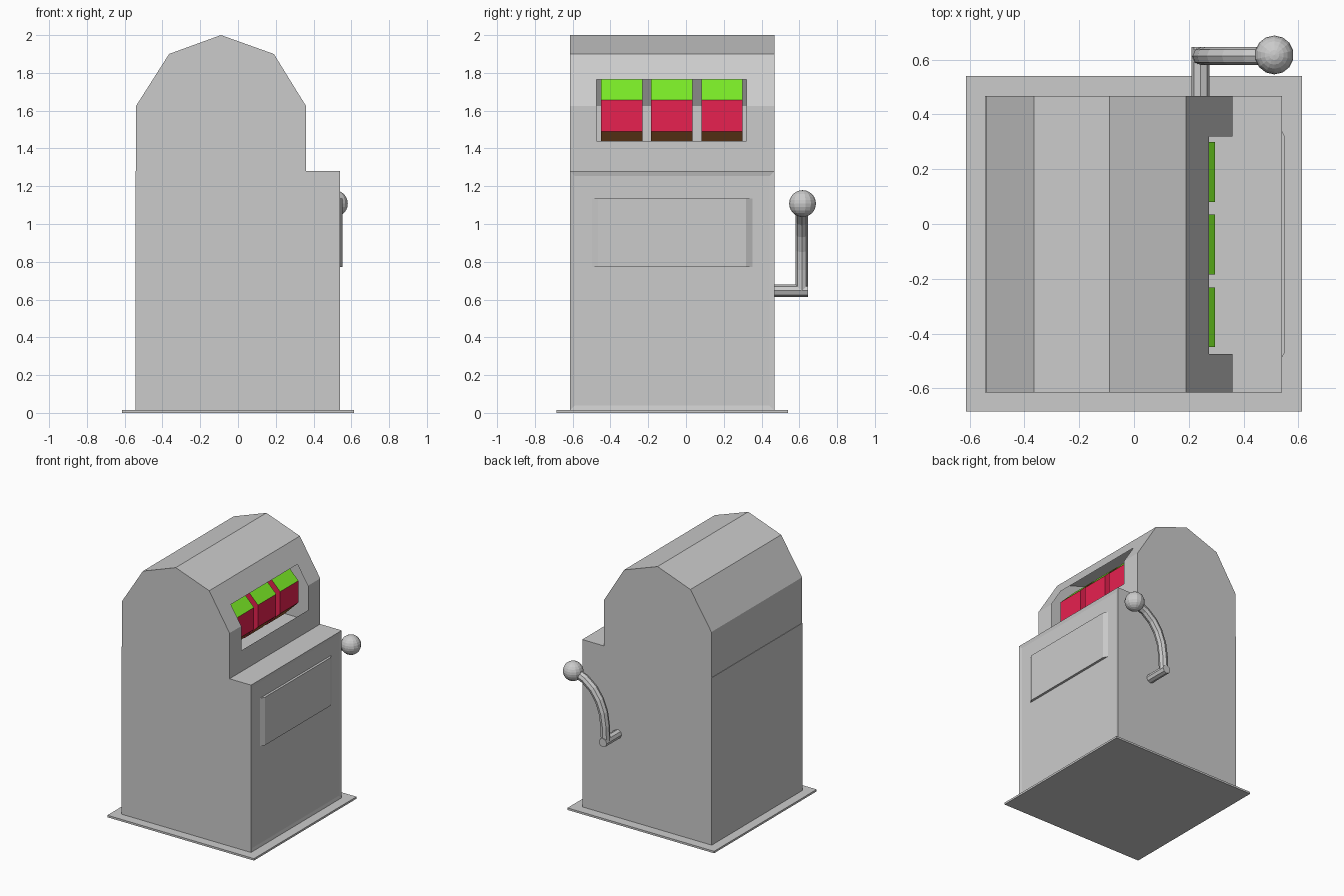
import bpy, bmesh, math
from mathutils import Vector

if "Cube" in bpy.data.objects:
    bpy.data.objects.remove(bpy.data.objects["Cube"])

Y0, Y1 = -0.615, 0.468          # cabinet side walls


def finish(name, bm, mats=()):
    bmesh.ops.recalc_face_normals(bm, faces=bm.faces)
    mesh = bpy.data.meshes.new(name)
    bm.to_mesh(mesh)
    bm.free()
    for m in mats:
        mesh.materials.append(m)
    ob = bpy.data.objects.new(name, mesh)
    bpy.context.collection.objects.link(ob)
    return ob


def box(bm, lo, hi):
    verts = bmesh.ops.create_cube(bm, size=1)["verts"]
    for v in verts:
        v.co = Vector([(a + b) / 2 + c * (b - a) for a, b, c in zip(lo, hi, v.co)])
    return verts


def material(name, rgb):
    m = bpy.data.materials.new(name)
    m.diffuse_color = (*rgb, 1)
    m.use_nodes = True
    m.node_tree.nodes["Principled BSDF"].inputs["Base Color"].default_value = m.diffuse_color
    return m


def tube(name, points, radius):
    cu = bpy.data.curves.new(name, "CURVE")
    cu.dimensions = "3D"
    cu.bevel_depth = radius
    cu.bevel_resolution = 2
    cu.use_fill_caps = True
    sp = cu.splines.new("POLY")
    sp.points.add(len(points) - 1)
    for p, co in zip(sp.points, points):
        p.co = (*co, 1)
    sp.use_smooth = False
    ob = bpy.data.objects.new(name, cu)
    bpy.context.collection.objects.link(ob)


# base plate
bm = bmesh.new()
box(bm, (-0.613, -0.685, 0), (0.613, 0.54, 0.015))
finish("base_plate", bm)

# cabinet with a shallow door recess in its +x face
bm = bmesh.new()
box(bm, (-0.543, Y0, 0.013), (0.54, Y1, 1.28))
bm.normal_update()
door = [f for f in bm.faces if f.normal.x > 0.9]
bmesh.ops.inset_region(bm, faces=door, thickness=0.036, depth=-0.006)
finish("cabinet", bm)

# slightly raised plate on the door, with sloping ends
bm = bmesh.new()
for v in box(bm, (0.53, -0.505, 0.772), (0.552, 0.36, 1.135)):
    if v.co.x > 0.54:
        v.co.y = -0.466 if v.co.y < 0 else 0.317
finish("door_plate", bm)

# hollow faceted head, leaving the window cells open
profile = [(-0.54, 1.28), (-0.54, 1.625), (-0.365, 1.9), (-0.09, 2.0), (0.19, 1.9),
           (0.273, 1.765), (0.36, 1.625), (0.36, 1.44), (0.36, 1.28)]
ys = [Y0, -0.475, 0.32, Y1]
bm = bmesh.new()
rows = [[bm.verts.new((x, y, z)) for x, z in profile] for y in ys]
for j in range(3):
    for i in range(len(profile) - 1):
        if j == 1 and i in (5, 6):
            continue
        bm.faces.new((rows[j][i], rows[j][i + 1], rows[j + 1][i + 1], rows[j + 1][i]))
bm.faces.new(rows[0])
bm.faces.new(rows[-1])
finish("head_shell", bm)

# three octagonal reels with coloured facets
mats = [material("reel_red", (0.8, 0.015, 0.08)),
        material("reel_green", (0.2, 0.85, 0.02)),
        material("reel_brown", (0.35, 0.12, 0.03))]
cx, cz, r = 0.096, 1.5725, 0.2 / math.cos(math.pi / 8)
for k in range(3):
    y = -0.449 + 0.265 * k
    bm = bmesh.new()
    rings = [[bm.verts.new((cx + r * math.cos((i - 0.5) * math.pi / 4), yy,
                            cz + r * math.sin((i - 0.5) * math.pi / 4)))
              for i in range(8)] for yy in (y, y + 0.218)]
    for i in range(8):
        n = (i + 1) % 8
        f = bm.faces.new((rings[0][i], rings[0][n], rings[1][n], rings[1][i]))
        f.material_index = {1: 1, 7: 2}.get(i, 0)
    for ring in rings:
        bm.faces.new(ring)
    finish(f"reel_{k + 1}", bm, mats)

# lever pivot, curved arm and ball
tube("lever_pivot", [(0.243, 0.45, 0.647), (0.243, 0.647, 0.647)], 0.033)
arm = [(0.243, 0.65), (0.247, 0.76), (0.262, 0.86), (0.295, 0.945),
       (0.345, 1.015), (0.415, 1.07), (0.5, 1.105)]
tube("lever_arm", [(x, 0.613, z) for x, z in arm], 0.033)
bm = bmesh.new()
bmesh.ops.create_uvsphere(bm, u_segments=14, v_segments=12, radius=0.071)
bmesh.ops.translate(bm, verts=bm.verts, vec=(0.512, 0.617, 1.108))
finish("lever_ball", bm)
